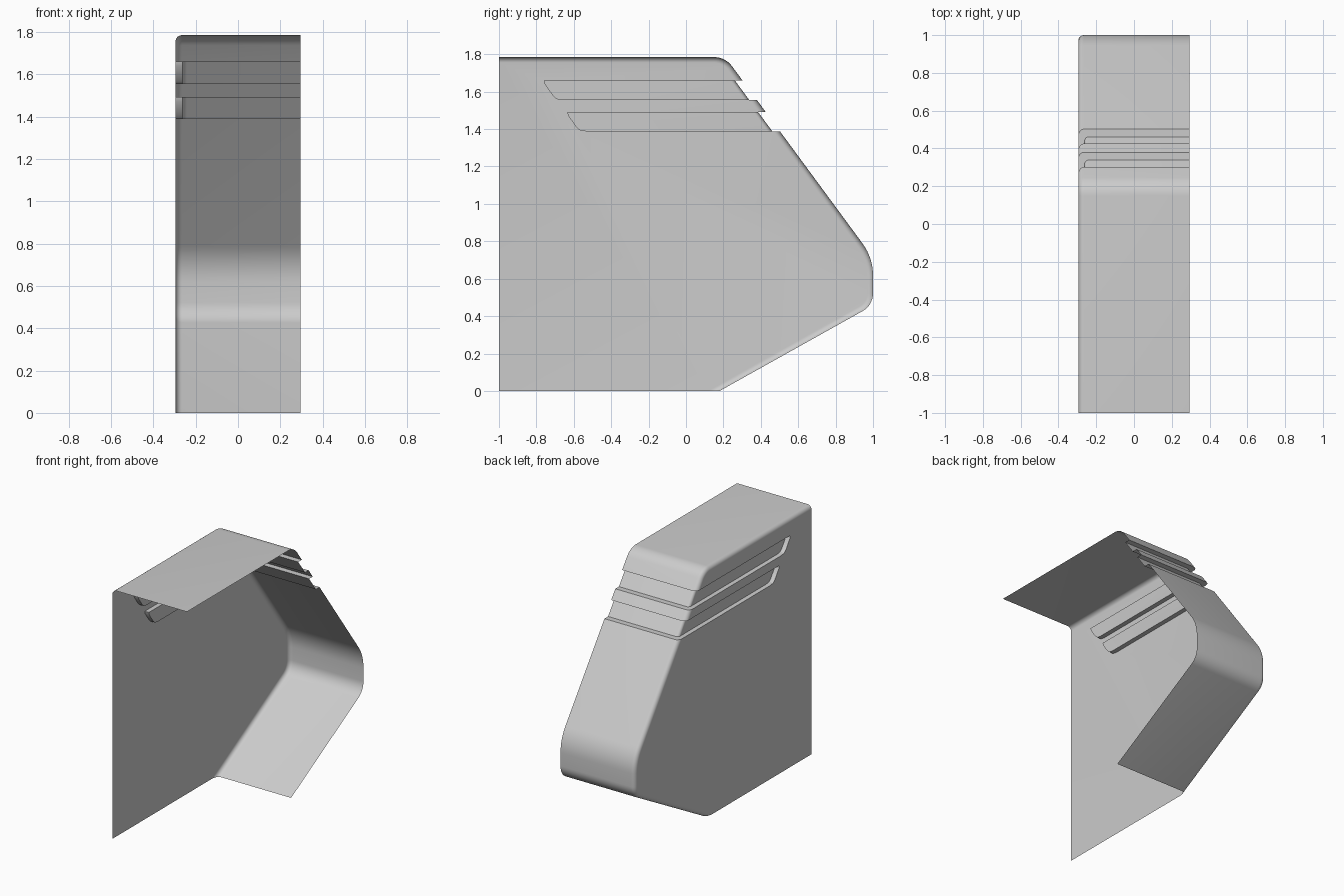
import bpy, bmesh, math
from mathutils import Vector

if "Cube" in bpy.data.objects:
    bpy.data.objects.remove(bpy.data.objects["Cube"])

HALF = 0.295
TOP = 1.785
# Sharp profile (y, z) and fillet radius at each corner
CORNERS = [((-1, 0), 0), ((0.18, 0), 0), ((1, 0.458), 0.11),
           ((1, 0.712), 0.29), ((0.21, TOP), 0.12), ((-1, TOP), 0)]
OPEN = {0, 5}          # bottom and back edges are never inset


def outline(inset, steps=8):
    """Filleted profile, moved inward on the skinned edges."""
    pts = [Vector(p) for p, _ in CORNERS]
    n = len(pts)
    lines = []
    for i in range(n):
        d = (pts[(i + 1) % n] - pts[i]).normalized()
        off = 0 if i in OPEN else inset
        lines.append((pts[i] + Vector((-d.y, d.x)) * off, d))
    out = []
    for i in range(n):
        (p, d), (q, e) = lines[i - 1], lines[i]
        w = q - p
        c = p + d * ((w.x * e.y - w.y * e.x) / (d.x * e.y - d.y * e.x))
        r = CORNERS[i][1]
        if not r:
            out.append(c)
            continue
        r -= inset
        turn = d.angle(e)
        start = c - d * r * math.tan(turn / 2)
        nrm = Vector((-d.y, d.x))
        for k in range(steps + 1):
            a = turn * k / steps
            out.append(start + d * r * math.sin(a) + nrm * r * (1 - math.cos(a)))
    return out


def loft(name, rings):
    """Closed solid through rings of (x, [(y, z)...])."""
    bm = bmesh.new()
    vs = [[bm.verts.new((x, p[0], p[1])) for p in ring] for x, ring in rings]
    n = len(vs[0])
    for a, b in zip(vs, vs[1:]):
        for i in range(n):
            bm.faces.new((a[i], a[(i + 1) % n], b[(i + 1) % n], b[i]))
    bm.faces.new(vs[0])
    bm.faces.new(vs[-1])
    bmesh.ops.recalc_face_normals(bm, faces=bm.faces)
    me = bpy.data.meshes.new(name)
    bm.to_mesh(me)
    bm.free()
    ob = bpy.data.objects.new(name, me)
    bpy.context.collection.objects.link(ob)
    return ob


def rounded_body(name, inset, radius, x_end, back=0, steps=6):
    """Profile solid with a rounded edge round its side face."""
    rings = []
    for k in range(steps + 1):
        a = math.pi / 2 * k / steps
        rings.append((-HALF + inset + radius * (1 - math.sin(a)),
                      outline(inset + radius * (1 - math.cos(a)))))
    rings = rings[::-1] + [(x_end, outline(inset))]
    # order from side face outward: inset most at the face
    rings = [(-HALF + inset + radius * (1 - math.cos(math.pi / 2 * k / steps)),
              outline(inset + radius * (1 - math.sin(math.pi / 2 * k / steps))))
             for k in range(steps + 1)] + [(x_end, outline(inset))]
    if back:
        rings = [(x, [(p[0] - back if p[0] < -0.99 else p[0], p[1]) for p in r])
                 for x, r in rings]
    return loft(name, rings)


def subtract(ob, cutter):
    m = ob.modifiers.new("cut", 'BOOLEAN')
    m.operation = 'DIFFERENCE'
    m.solver = 'EXACT'
    m.object = cutter
    bpy.context.view_layer.objects.active = ob
    bpy.ops.object.modifier_apply(modifier=m.name)


# Main housing and the recessed core that sets the groove depth
shell = rounded_body("housing_shell", 0, 0.03, HALF)
core = rounded_body("groove_core", 0.033, 0.02, 0.5, back=0.3)

# Two wrap-around grooves with slanted ends
for y, z0, z1 in ((-0.76, 1.555, 1.66), (-0.635, 1.388, 1.492)):
    h = z1 - z0
    prof = [(y, z1), (y + 0.005, z1 - 0.2 * h), (y + 0.05, z0 + 0.2 * h),
            (y + 0.068, z0 + 0.05 * h), (y + 0.1, z0), (0.9, z0), (0.9, z1)]
    cutter = loft("groove_cutter", [(-0.5, prof), (0.4, prof)])
    subtract(cutter, core)
    subtract(shell, cutter)
    bpy.data.objects.remove(cutter)
bpy.data.objects.remove(core)

# Open the inner side, back and bottom so only the sheet remains
bm = bmesh.new()
bm.from_mesh(shell.data)
gone = [f for f in bm.faces
        if all(v.co.x > HALF - 1e-4 for v in f.verts)
        or all(v.co.y < -1 + 1e-4 for v in f.verts)
        or all(v.co.z < 1e-4 for v in f.verts)]
bmesh.ops.delete(bm, geom=gone, context='FACES')
bm.to_mesh(shell.data)
bm.free()

bpy.ops.object.select_all(action='DESELECT')
shell.select_set(True)
bpy.context.view_layer.objects.active = shell
bpy.ops.object.shade_smooth_by_angle(angle=math.radians(30))
